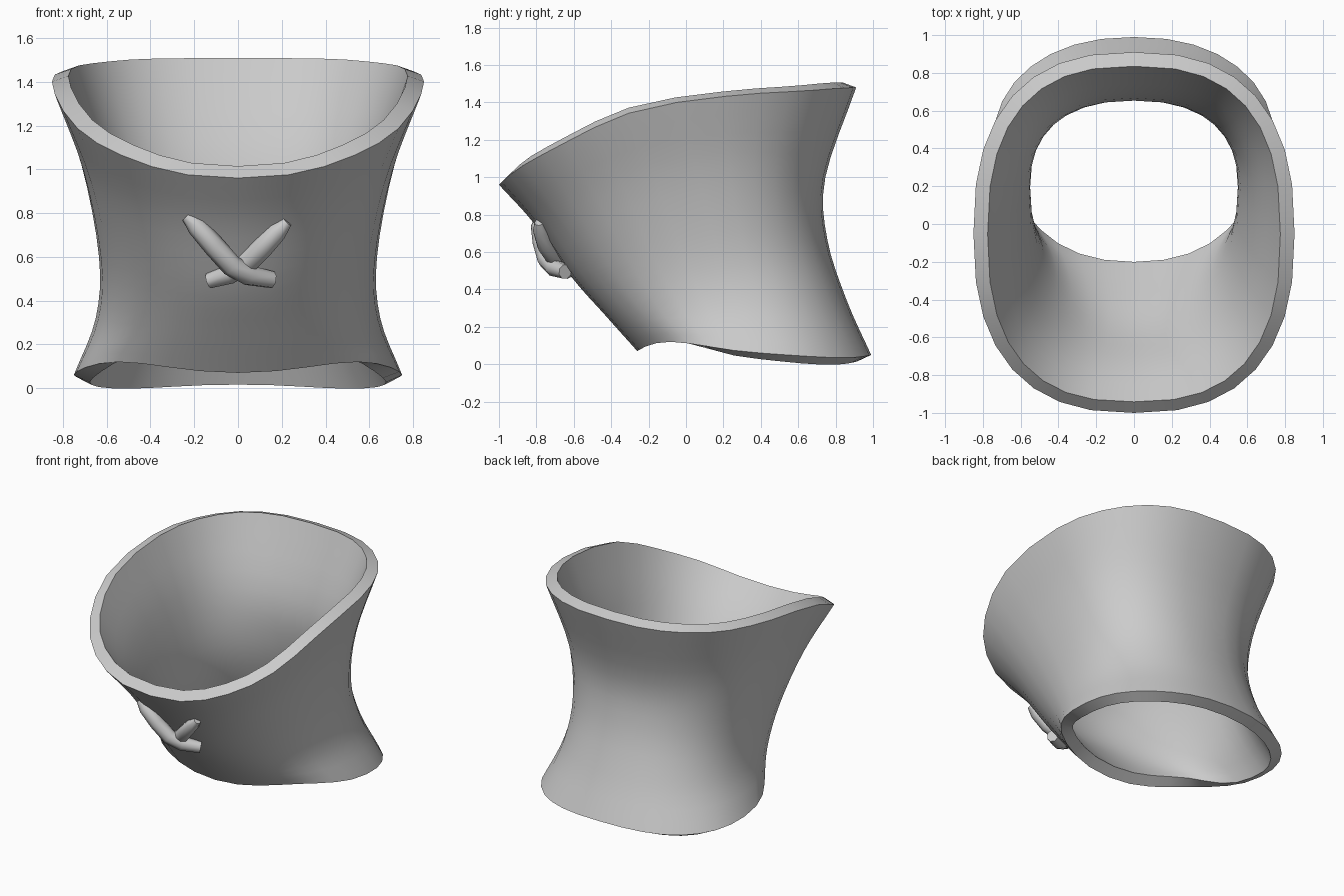
import bpy, bmesh, math

if "Cube" in bpy.data.objects:
    bpy.data.objects.remove(bpy.data.objects["Cube"])

# Levels from hem to top opening:
# half width, y centre, front y, back y, roundness, z at front / front corner / side / back corner / back
LEVELS = [
    (.75, .40, -.26, .99, .90, .07, .12, .06, .035, .05),
    (.65, .27, -.43, .86, .90, .26, .29, .32, .33, .34),
    (.635, .17, -.615, .755, .88, .47, .53, .60, .65, .67),
    (.715, .06, -.81, .745, .84, .75, .84, 1.02, 1.02, 1.0),
    (.85, -.05, -1.0, .91, .80, .96, 1.12, 1.40, 1.465, 1.48),
]
SEGMENTS, STEPS = 32, 4


def spline(p0, p1, p2, p3, t):
    return .5 * (2 * p1 + (p2 - p0) * t + (2 * p0 - 5 * p1 + 4 * p2 - p3) * t ** 2
                 + (3 * p1 - p0 - 3 * p2 + p3) * t ** 3)


def level_at(s):
    i = min(int(s), len(LEVELS) - 2)
    a, b = LEVELS[i], LEVELS[i + 1]
    before = LEVELS[i - 1] if i else [2 * u - v for u, v in zip(a, b)]
    after = LEVELS[i + 2] if i + 2 < len(LEVELS) else [2 * v - u for u, v in zip(a, b)]
    return [spline(*q, s - i) for q in zip(before, a, b, after)]


def spow(v, e):
    return math.copysign(abs(v) ** e, v) if abs(v) > 1e-9 else 0.0


def ring(s):
    rx, yc, yf, yb, e, *z = level_at(s)
    pts = []
    for k in range(SEGMENTS):
        a = 2 * math.pi * k / SEGMENTS
        c = spow(math.cos(a), e)
        y = yc + (yf - yc) * c if c > 0 else yc - (yb - yc) * c
        h = (a if a <= math.pi else 2 * math.pi - a) / (math.pi / 4)
        i = min(int(h), 3)
        zz = [z[abs(j) if j <= 4 else 8 - j] for j in range(i - 1, i + 3)]
        pts.append((rx * spow(math.sin(a), e), y, spline(*zz, h - i)))
    return pts


def finish(ob, angle):
    bpy.ops.object.select_all(action='DESELECT')
    ob.select_set(True)
    bpy.context.view_layer.objects.active = ob
    if ob.type == 'CURVE':
        bpy.ops.object.convert(target='MESH')
    bpy.ops.object.shade_smooth_by_angle(angle=math.radians(angle))


# Flared, open waist wrap with an even wall thickness
bm = bmesh.new()
rows = [[bm.verts.new(p) for p in ring(r / STEPS)] for r in range((len(LEVELS) - 1) * STEPS + 1)]
for lo, hi in zip(rows, rows[1:]):
    for k in range(SEGMENTS):
        n = (k + 1) % SEGMENTS
        bm.faces.new((lo[k], lo[n], hi[n], hi[k]))
me = bpy.data.meshes.new("waist_wrap")
bm.to_mesh(me)
bm.free()
wrap = bpy.data.objects.new("waist_wrap", me)
bpy.context.collection.objects.link(wrap)
wall = wrap.modifiers.new("wall", 'SOLIDIFY')
wall.thickness = .08
wall.offset = -1
bpy.context.view_layer.objects.active = wrap
wrap.select_set(True)
bpy.ops.object.modifier_apply(modifier="wall")
finish(wrap, 40)


# Crossed laces on the front
def lace(name, points):
    cu = bpy.data.curves.new(name, 'CURVE')
    cu.dimensions = '3D'
    cu.bevel_depth = .05
    cu.bevel_resolution = 2
    cu.use_fill_caps = True
    sp = cu.splines.new('POLY')
    sp.points.add(len(points) - 1)
    for p, (x, y, z, r) in zip(sp.points, points):
        p.co = (x, y, z, 1)
        p.radius = r
    ob = bpy.data.objects.new(name, cu)
    bpy.context.collection.objects.link(ob)
    finish(ob, 50)


lace("lace_over", [(-.235, -.785, .785, .5), (-.19, -.785, .74, .9), (-.11, -.77, .65, 1),
                   (-.03, -.745, .56, 1), (.05, -.705, .515, .95), (.155, -.645, .495, .8)])
lace("lace_under", [(.225, -.785, .76, .5), (.18, -.775, .715, .9), (.11, -.75, .64, 1),
                    (.04, -.70, .57, 1), (-.04, -.665, .52, .9), (-.135, -.635, .49, .7)])
